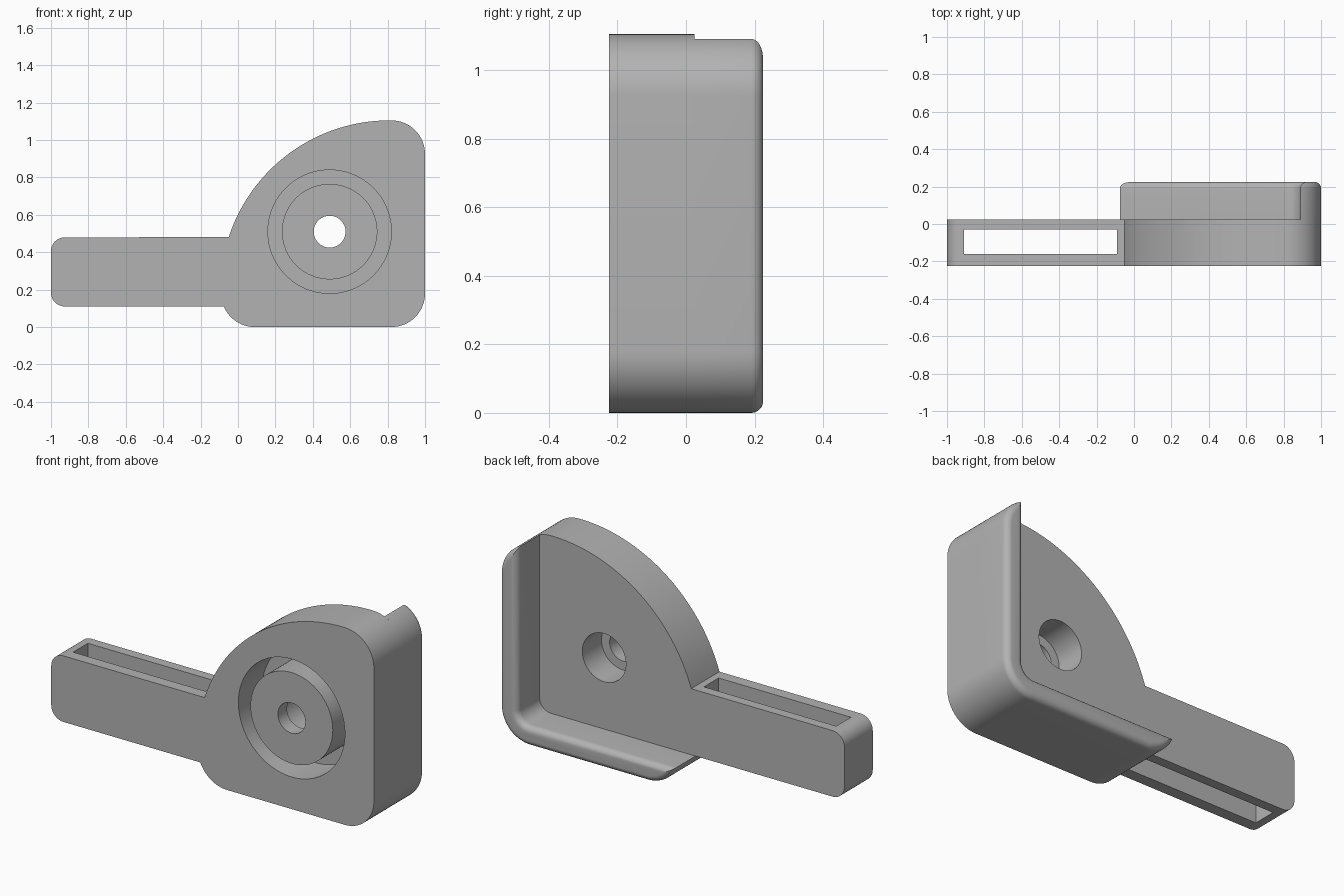
import bpy, bmesh
from math import sin, cos, asin, pi, radians

if "Cube" in bpy.data.objects:
    bpy.data.objects.remove(bpy.data.objects["Cube"], do_unlink=True)

FRONT, MID, BACK = -0.225, 0.025, 0.225   # depth levels along y
R, WALL, FILLET = 0.18, 0.11, 0.035       # corner radius, rim thickness, rim rounding
PIVOT = (0.49, 0.51)

grey = bpy.data.materials.new("plain_grey")
grey.use_nodes = True
colour = (0.45, 0.45, 0.45, 1)
grey.diffuse_color = colour
grey.node_tree.nodes["Principled BSDF"].inputs["Base Color"].default_value = colour


def arc(cx, cz, r, a, b, n=16):
    """Points in the xz plane from angle a to b, in degrees."""
    steps = [radians(a + (b - a) * i / n) for i in range(n + 1)]
    return [(cx + r * cos(t), cz + r * sin(t)) for t in steps]


def circle(r, n=96):
    return arc(*PIVOT, r, 0, 360, n)[:-1]


def loft(name, layers, closed=False):
    """Skin matching outlines placed at given y; cap the ends or close into a ring."""
    bm = bmesh.new()
    rings = [[bm.verts.new((x, y, z)) for x, z in pts] for y, pts in layers]
    pairs = list(zip(rings, rings[1:]))
    if closed:
        pairs.append((rings[-1], rings[0]))
    else:
        bm.faces.new(rings[0])
        bm.faces.new(rings[-1])
    for a, b in pairs:
        for i in range(len(a)):
            bm.faces.new((a[i - 1], a[i], b[i], b[i - 1]))
    bmesh.ops.recalc_face_normals(bm, faces=bm.faces)
    mesh = bpy.data.meshes.new(name)
    bm.to_mesh(mesh)
    bm.free()
    mesh.materials.append(grey)
    obj = bpy.data.objects.new(name, mesh)
    bpy.context.collection.objects.link(obj)
    return obj


def activate(obj):
    bpy.ops.object.select_all(action="DESELECT")
    obj.select_set(True)
    bpy.context.view_layer.objects.active = obj


def cut(obj, cutter):
    cutter.hide_render = True
    mod = obj.modifiers.new("cut", "BOOLEAN")
    mod.operation, mod.solver, mod.object = "DIFFERENCE", "EXACT", cutter
    activate(obj)
    bpy.ops.object.modifier_apply(modifier=mod.name)
    bpy.data.objects.remove(cutter, do_unlink=True)


def rim_outline(e):
    """L-shaped wall outline, shrunk inward by e."""
    r = R - e
    a = math_end = asin((R - WALL + e) / r) * 180 / pi
    pts = arc(0.09, R, r, 180 + a, 270)
    pts += arc(1 - R, R, r, 270, 360)
    pts += arc(1 - R, 0.925, r, 0, 90 - a)
    pts += arc(1 - R, R, R - WALL + e, 360, 270)
    return pts


# Body: quarter-round plate with a straight arm
end = asin((R - WALL) / R) * 180 / pi
outline = arc(-0.925, 0.185, 0.075, 180, 270)
outline += arc(0.09, R, R, 180 + end, 270)
outline += arc(1 - R, R, R, 270, 360)
outline += arc(1 - R, 0.925, R, 0, 90)
outline += arc(0.81, 0.201, 0.904, 90, 162, 48)
outline += arc(-0.925, 0.405, 0.075, 90, 180)
body = loft("plate_and_arm", [(FRONT, outline), (MID, outline)])

# Ring groove in the front
floor = FRONT + 0.21
groove = [(-0.4, circle(0.33)), (floor, circle(0.33)),
          (floor, circle(0.255)), (-0.4, circle(0.255))]
cut(body, loft("groove_cutter", groove, closed=True))

# Stepped pivot hole, wider at the back
step = MID - 0.17
hole = [(-0.4, circle(0.085)), (step, circle(0.085)),
        (step, circle(0.135)), (0.2, circle(0.135))]
cut(body, loft("hole_cutter", hole))

# Vertical slot through the arm
slot = [(-0.91, 0), (-0.09, 0), (-0.09, 0.6), (-0.91, 0.6)]
cut(body, loft("slot_cutter", [(-0.16, slot), (-0.03, slot)]))

# Rim wall along the side and bottom, with a rounded back edge
layers = [(MID, rim_outline(0))]
for i in range(9):
    t = i / 8 * pi / 2
    layers.append((BACK - FILLET * (1 - sin(t)), rim_outline(FILLET * (1 - cos(t)))))
rim = loft("rim_wall", layers)

for obj in (body, rim):
    activate(obj)
    bpy.ops.object.shade_smooth_by_angle(angle=radians(30))
